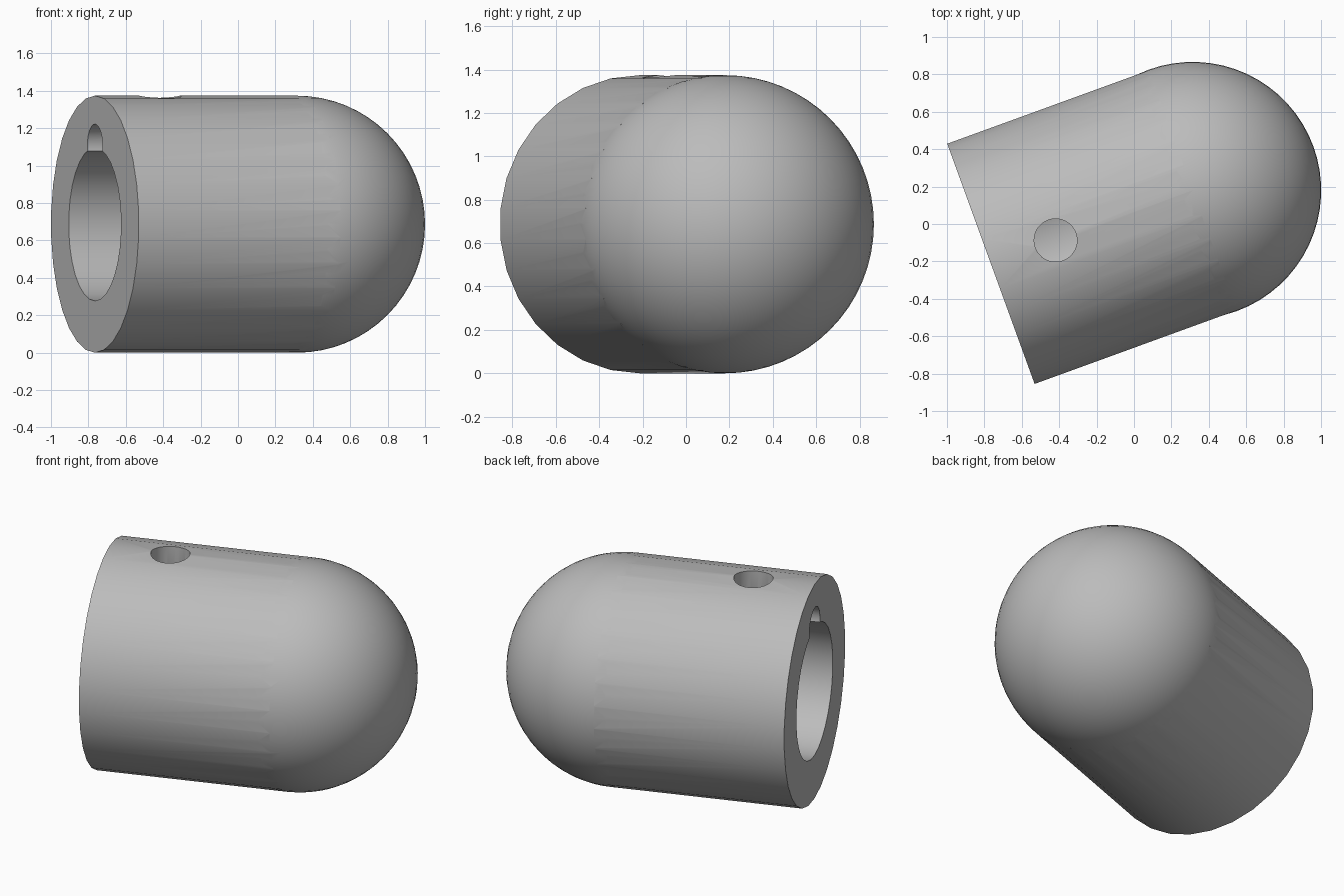
import bpy
from math import radians
from mathutils import Matrix, Vector

if "Cube" in bpy.data.objects:
    bpy.data.objects.remove(bpy.data.objects["Cube"], do_unlink=True)

R = 0.687          # outer radius
LENGTH = 1.148     # open end to dome centre
BORE = 0.41        # bore radius
SLOT = 0.12        # groove and screw hole radius
TURN = Matrix.Rotation(radians(20), 4, "Z")
FRAME = Matrix.Translation((-0.765, -0.213, R)) @ TURN   # local +x runs to the dome

grey = bpy.data.materials.new("plain grey")
grey.use_nodes = True
grey.diffuse_color = (0.5, 0.5, 0.5, 1)
grey.node_tree.nodes["Principled BSDF"].inputs["Base Color"].default_value = (0.5, 0.5, 0.5, 1)


def finish(name):
    obj = bpy.context.object
    obj.name = name
    obj.data.materials.append(grey)
    return obj


def rod(name, radius, start, end, height=0, sides=30):
    """Cylinder along the body axis."""
    bpy.ops.mesh.primitive_cylinder_add(vertices=sides, radius=radius, depth=end - start)
    obj = finish(name)
    # first vertex sits at the side, level with the axis
    obj.matrix_world = (FRAME @ Matrix.Translation(((start + end) / 2, 0, height))
                        @ Matrix.Rotation(radians(90), 4, "Y")
                        @ Matrix.Rotation(radians(90), 4, "Z"))
    return obj


# Barrel and dome
body = rod("end_cap", R, 0, LENGTH)
bpy.ops.mesh.primitive_uv_sphere_add(segments=64, ring_count=32, radius=R)
dome = finish("dome_helper")
dome.matrix_world = FRAME @ Matrix.Translation((LENGTH, 0, 0))

# Bore, round-topped groove and screw hole
bore = rod("bore_cutter", BORE, -0.1, LENGTH)
groove = rod("groove_cutter", SLOT, -0.1, LENGTH - 0.02, BORE + 0.005)
bpy.ops.mesh.primitive_cylinder_add(vertices=30, radius=0.115, depth=0.9)
hole = finish("screw_hole_cutter")
hole.matrix_world = FRAME @ Matrix.Translation((0.368, 0, 0.55))

helpers = [(dome, "UNION"), (bore, "DIFFERENCE"), (groove, "DIFFERENCE"), (hole, "DIFFERENCE")]
for helper, operation in helpers:
    mod = body.modifiers.new(helper.name, "BOOLEAN")
    mod.operation = operation
    mod.solver = "EXACT"
    mod.object = helper

# Bake the cuts and drop the helpers
bpy.context.view_layer.update()
baked = bpy.data.meshes.new_from_object(body.evaluated_get(bpy.context.evaluated_depsgraph_get()))
body.modifiers.clear()
body.data = baked
for helper, _ in helpers:
    bpy.data.objects.remove(helper, do_unlink=True)

bpy.ops.object.select_all(action="DESELECT")
body.select_set(True)
bpy.context.view_layer.objects.active = body
bpy.ops.object.shade_smooth_by_angle(angle=radians(30))
